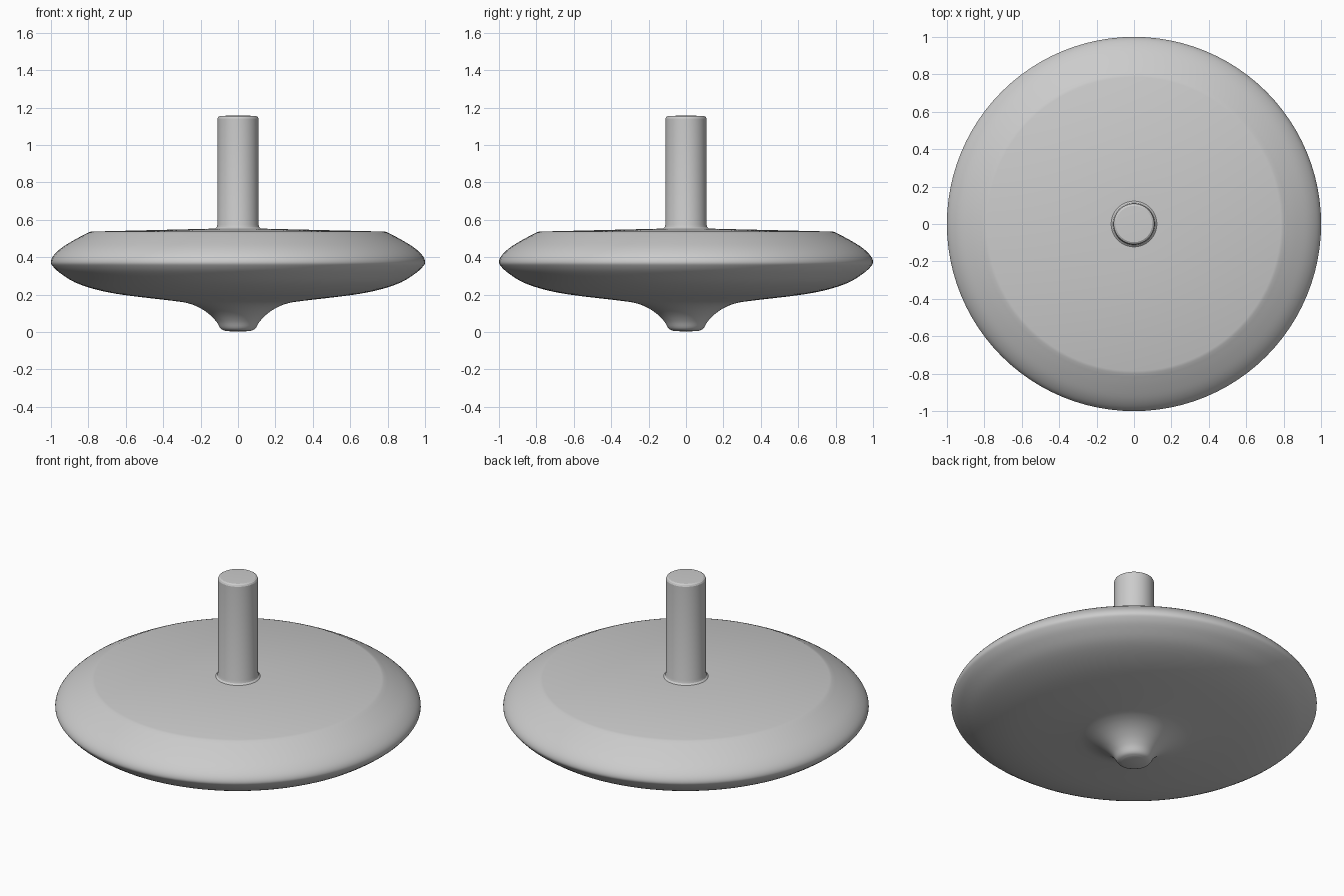
import bpy
import bmesh
import math
from mathutils import Vector

cube = bpy.data.objects.get("Cube")
if cube:
    bpy.data.objects.remove(cube)

GREY = (0.6, 0.6, 0.6, 1.0)
mat = bpy.data.materials.new("plain grey")
mat.use_nodes = True
mat.diffuse_color = GREY
mat.node_tree.nodes["Principled BSDF"].inputs["Base Color"].default_value = GREY


def smooth_curve(points, steps=4):
    """Catmull-Rom curve through (radius, height) points."""
    pts = [Vector(p) for p in points]
    pts = [pts[0] * 2 - pts[1]] + pts + [pts[-1] * 2 - pts[-2]]
    out = []
    for a, b, c, d in zip(pts, pts[1:], pts[2:], pts[3:]):
        for i in range(steps):
            t = i / steps
            out.append(0.5 * (2 * b + (c - a) * t + (2 * a - 5 * b + 4 * c - d) * t ** 2
                              + (3 * b - a - 3 * c + d) * t ** 3))
    return out + [pts[-2]]


def lathe(name, profile, segments=96):
    """Turn a profile around the z axis."""
    bm = bmesh.new()
    verts = [bm.verts.new((r, 0, z)) for r, z in profile]
    edges = [bm.edges.new(pair) for pair in zip(verts, verts[1:])]
    bmesh.ops.spin(bm, geom=verts + edges, cent=(0, 0, 0), axis=(0, 0, 1),
                   angle=math.tau, steps=segments, use_duplicate=False)
    bmesh.ops.remove_doubles(bm, verts=bm.verts, dist=0.0001)
    bmesh.ops.recalc_face_normals(bm, faces=bm.faces)
    mesh = bpy.data.meshes.new(name)
    bm.to_mesh(mesh)
    bm.free()
    mesh.materials.append(mat)
    obj = bpy.data.objects.new(name, mesh)
    bpy.context.collection.objects.link(obj)
    bpy.ops.object.select_all(action="DESELECT")
    obj.select_set(True)
    bpy.context.view_layer.objects.active = obj
    bpy.ops.object.shade_smooth_by_angle(angle=math.radians(25))
    return obj


# Spinning body: rounded tip, flared underside, bulging rim, shallow conical top
underside = smooth_curve([
    (0.065, 0.005), (0.092, 0.018), (0.115, 0.055), (0.15, 0.092), (0.2, 0.127),
    (0.26, 0.152), (0.34, 0.166), (0.6, 0.197), (0.75, 0.225), (0.87, 0.265),
    (0.95, 0.315), (0.988, 0.35), (1, 0.375), (0.985, 0.41), (0.94, 0.452),
    (0.87, 0.495), (0.80, 0.532)])
body_top = [(0.785, 0.537), (0.12, 0.553), (0, 0.553)]
lathe("spinning_body", [(0, 0.003)] + underside + body_top)

# Handle: flared foot, straight shaft, chamfered end
lathe("handle", [(0.122, 0.553), (0.113, 0.561), (0.109, 0.575), (0.109, 1.142),
                 (0.105, 1.15), (0.097, 1.155), (0, 1.158)])
